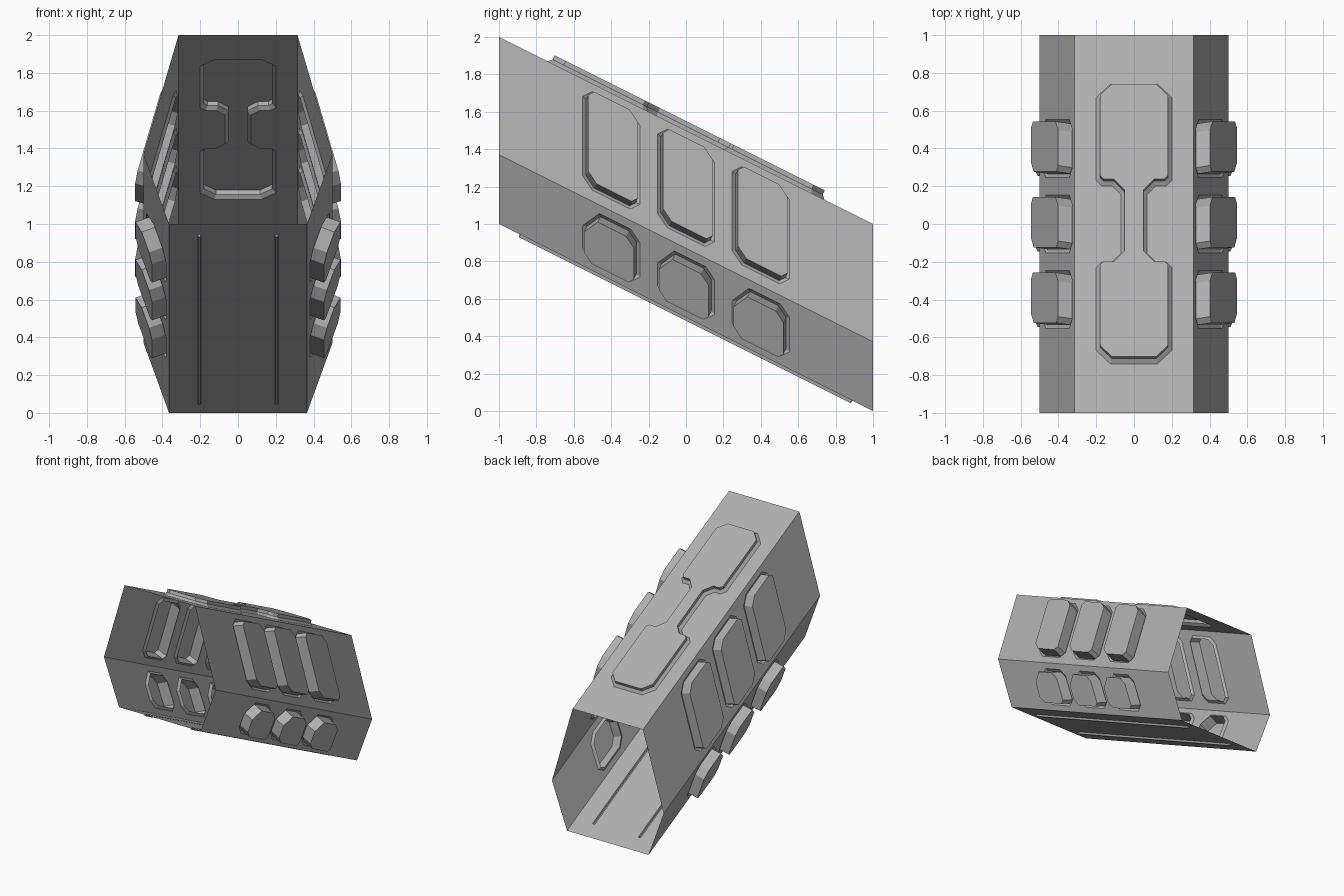
import bpy, bmesh
from mathutils import Vector

if "Cube" in bpy.data.objects:
    bpy.data.objects.remove(bpy.data.objects["Cube"])

grey = bpy.data.materials.new("mid_grey")
grey.diffuse_color = (0.43, 0.43, 0.43, 1)
grey.use_nodes = True
grey.node_tree.nodes["Principled BSDF"].inputs["Base Color"].default_value = grey.diffuse_color


def P(x, y, h):
    # Sloping tube: every section slides down as y grows
    return Vector((x, y, h + 0.5 - 0.5 * y))


def inset(pts, n, d):
    # Mitred inset of a planar outline
    area = Vector((0, 0, 0))
    for i, p in enumerate(pts):
        area += pts[i - 1].cross(p)
    s = 1 if area.dot(n) > 0 else -1
    out = []
    for i, p in enumerate(pts):
        e1 = (p - pts[i - 1]).normalized()
        e2 = (pts[(i + 1) % len(pts)] - p).normalized()
        n1, n2 = s * n.cross(e1), s * n.cross(e2)
        out.append(p + (n1 + n2) * d / (1 + n1.dot(n2)))
    return out


def wall(name, a, b, axis, panels, steps, mirror=False):
    # a, b: (x, h) ends of the wall in section; panels: outlines as (y, x or h)
    # steps: (inset, height) rings that emboss each panel outward
    def at(y, c):
        t = (c - a[axis]) / (b[axis] - a[axis])
        return P(a[0] + (b[0] - a[0]) * t, y, a[1] + (b[1] - a[1]) * t)

    border = [P(a[0], -1, a[1]), P(a[0], 1, a[1]), P(b[0], 1, b[1]), P(b[0], -1, b[1])]
    n = (border[1] - border[0]).cross(border[3] - border[0]).normalized()
    centre = sum(border, Vector((0, 0, 0))) / 4
    if n.dot(centre - Vector((0, 0, 1))) < 0:
        n = -n
    bm = bmesh.new()
    edges = []

    def loop(pts):
        vs = [bm.verts.new(p) for p in pts]
        edges.extend(bm.edges.new((vs[i - 1], vs[i])) for i in range(len(vs)))
        return vs

    loop(border)
    outlines = [[at(y, c) for y, c in p] for p in panels]
    bases = [loop(p) for p in outlines]
    bmesh.ops.triangle_fill(bm, edges=edges, use_beauty=True, normal=n)
    for pts, ring in zip(outlines, bases):
        for d, height in steps:
            new = [bm.verts.new(p + n * height) for p in inset(pts, n, d)]
            for i in range(len(new)):
                bm.faces.new((ring[i - 1], ring[i], new[i], new[i - 1]))
            ring = new
        bm.faces.new(ring)
    bmesh.ops.recalc_face_normals(bm, faces=bm.faces)
    bm.faces.ensure_lookup_table()
    if bm.faces[-1].normal.dot(n) < 0:
        bmesh.ops.reverse_faces(bm, faces=bm.faces)
    me = bpy.data.meshes.new(name)
    bm.to_mesh(me)
    bm.free()
    me.materials.append(grey)
    ob = bpy.data.objects.new(name, me)
    bpy.context.collection.objects.link(ob)
    if mirror:
        m = ob.modifiers.new("Mirror", 'MIRROR')
        m.use_mirror_merge = False


def chamfered(y0, y1, c0, c1, k, big=None):
    # Eight-sided panel; the upper -y corner can have a larger cut
    by, bc = big or (k, k)
    return [(y0 + k, c0), (y1 - k, c0), (y1, c0 + k), (y1, c1 - k),
            (y1 - k, c1), (y0 + by, c1), (y0, c1 - bc), (y0, c0 + k)]


floor_l, floor_r = (-0.365, 0), (0.365, 0)
hip = (0.5, 0.37)
roof_l, roof_r = (-0.315, 1), (0.315, 1)
rows = (-0.4, 0, 0.4)

# Roof with a raised dumbbell panel
quarter = [(0.74, 0.125), (0.67, 0.2), (0.23, 0.2), (0.2, 0.17), (0.2, 0.115), (0.155, 0.07)]
half = quarter + [(-y, x) for y, x in reversed(quarter)]
dumbbell = half + [(y, -x) for y, x in reversed(half)]
wall("roof", roof_l, roof_r, 0, [dumbbell], [(0.02, 0.02), (0.02, 0.045)])

# Floor with two thin runners
runners = [chamfered(-0.89, 0.89, x - 0.01, x + 0.01, 0.004) for x in (-0.205, 0.205)]
wall("floor", floor_l, floor_r, 0, runners, [(0.003, 0.015)])

# Upper and lower side walls: three panels each, rising from a shallow groove
groove = [(0.02, -0.015), (0.02, 0.072)]
wall("upper_side", hip, roof_r, 1,
     [chamfered(y - 0.153, y + 0.153, 0.43, 0.957, 0.052) for y in rows], groove, True)
wall("lower_side", floor_r, hip, 1,
     [chamfered(y - 0.153, y + 0.153, 0.045, 0.325, 0.048, (0.09, 0.11)) for y in rows],
     groove, True)
